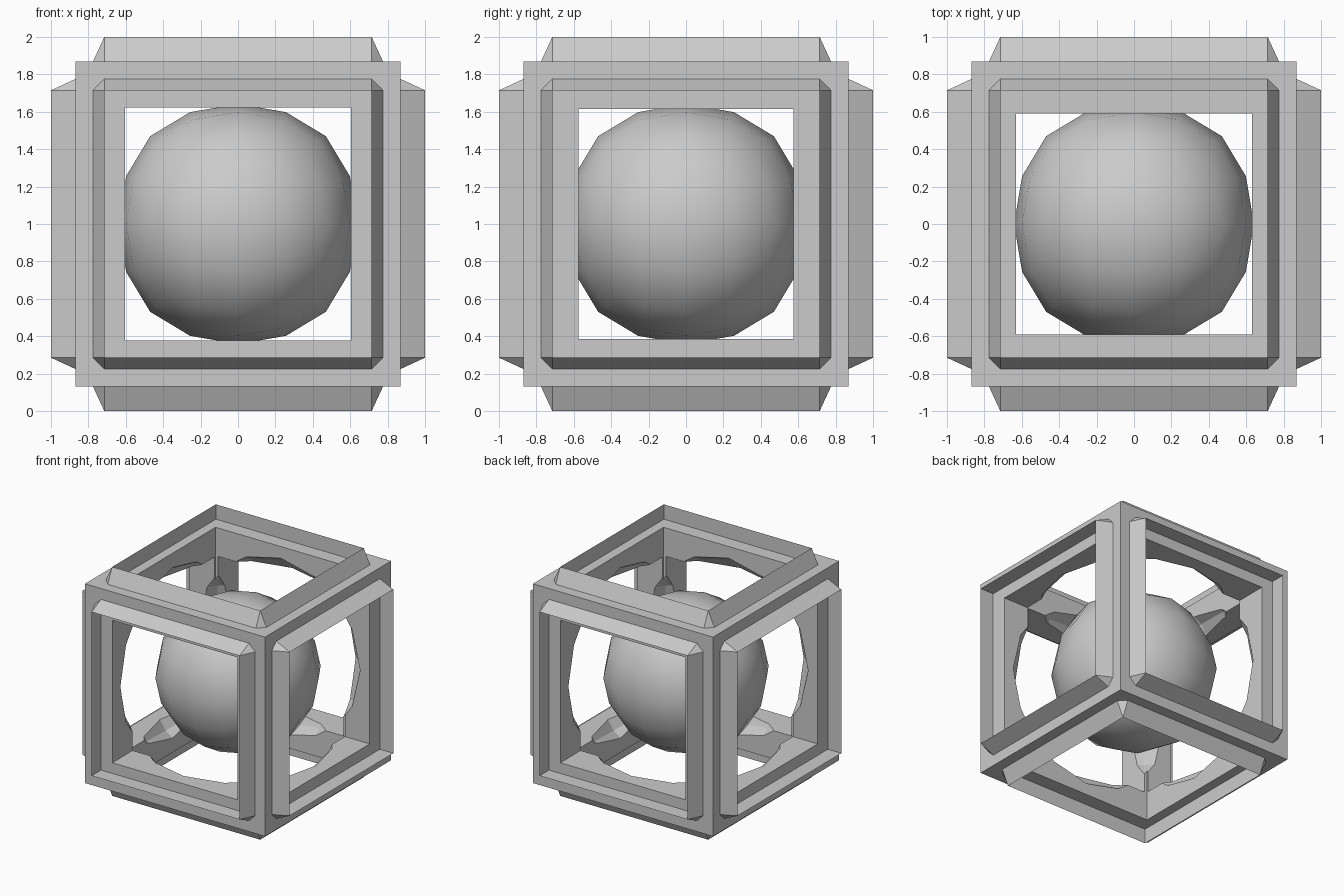
import bpy, bmesh
from math import pi
from mathutils import Matrix, Vector

if "Cube" in bpy.data.objects:
    bpy.data.objects.remove(bpy.data.objects["Cube"])

MID = Matrix.Translation((0, 0, 1))
HALF = 0.87               # half size of the cage
RIM_OUT, RIM_IN = 0.775, 0.715


def add_object(name, bm):
    me = bpy.data.meshes.new(name)
    bm.to_mesh(me)
    bm.free()
    ob = bpy.data.objects.new(name, me)
    bpy.context.collection.objects.link(ob)
    return ob


def box(name, x, y, z):
    bm = bmesh.new()
    bmesh.ops.create_cube(bm, size=2, matrix=MID @ Matrix.Diagonal((x, y, z, 1)))
    return add_object(name, bm)


def apply_mods(ob):
    dg = bpy.context.evaluated_depsgraph_get()
    me = bpy.data.meshes.new_from_object(ob.evaluated_get(dg))
    ob.modifiers.clear()
    ob.data = me


def round_cube(name, half):
    ob = box(name, half, half, half)
    mod = ob.modifiers.new("round", 'SUBSURF')
    mod.levels = mod.render_levels = 2
    mod.use_limit_surface = False
    apply_mods(ob)
    return ob


# Cage: a cube with three square tunnels and a rounded hollow cut out
cage = box("cage", HALF, HALF, HALF)
cutters = [box("tunnel_y", 0.605, 1.2, 0.622),
           box("tunnel_x", 1.2, 0.575, 0.615),
           box("tunnel_z", 0.63, 0.59, 1.2),
           round_cube("hollow", 1.09)]
for c in cutters:
    mod = cage.modifiers.new(c.name, 'BOOLEAN')
    mod.operation = 'DIFFERENCE'
    mod.solver = 'EXACT'
    mod.object = c
apply_mods(cage)
for c in cutters:
    bpy.data.objects.remove(c)
for p in cage.data.polygons:
    p.use_smooth = False


# Raised rim on each face: sloped outside, upright inside, clipped corners
def rim(name, rot):
    bm = bmesh.new()
    t, b = RIM_IN, RIM_OUT
    for i in range(4):
        turn = MID @ rot @ Matrix.Rotation(i * pi / 2, 4, 'Z')
        v = [bm.verts.new(turn @ Vector(p)) for p in (
            (b, -t, HALF), (b, t, HALF), (t, t, 1), (t, -t, 1),
            (t, t, HALF), (t, -t, HALF), (t, b, HALF))]
        bm.faces.new((v[0], v[1], v[2], v[3]))
        bm.faces.new((v[3], v[2], v[4], v[5]))
        bm.faces.new((v[1], v[6], v[2]))
    bmesh.ops.remove_doubles(bm, verts=bm.verts, dist=1e-4)
    return add_object(name, bm)


X = lambda a: Matrix.Rotation(a, 4, 'X')
Y = lambda a: Matrix.Rotation(a, 4, 'Y')
for side, rot in (("top", X(0)), ("bottom", X(pi)), ("front", X(pi / 2)),
                  ("back", X(-pi / 2)), ("right", Y(pi / 2)), ("left", Y(-pi / 2))):
    rim("rim_" + side, rot)

# Smooth ball floating inside
ball = round_cube("ball", 0.73)
for p in ball.data.polygons:
    p.use_smooth = True
